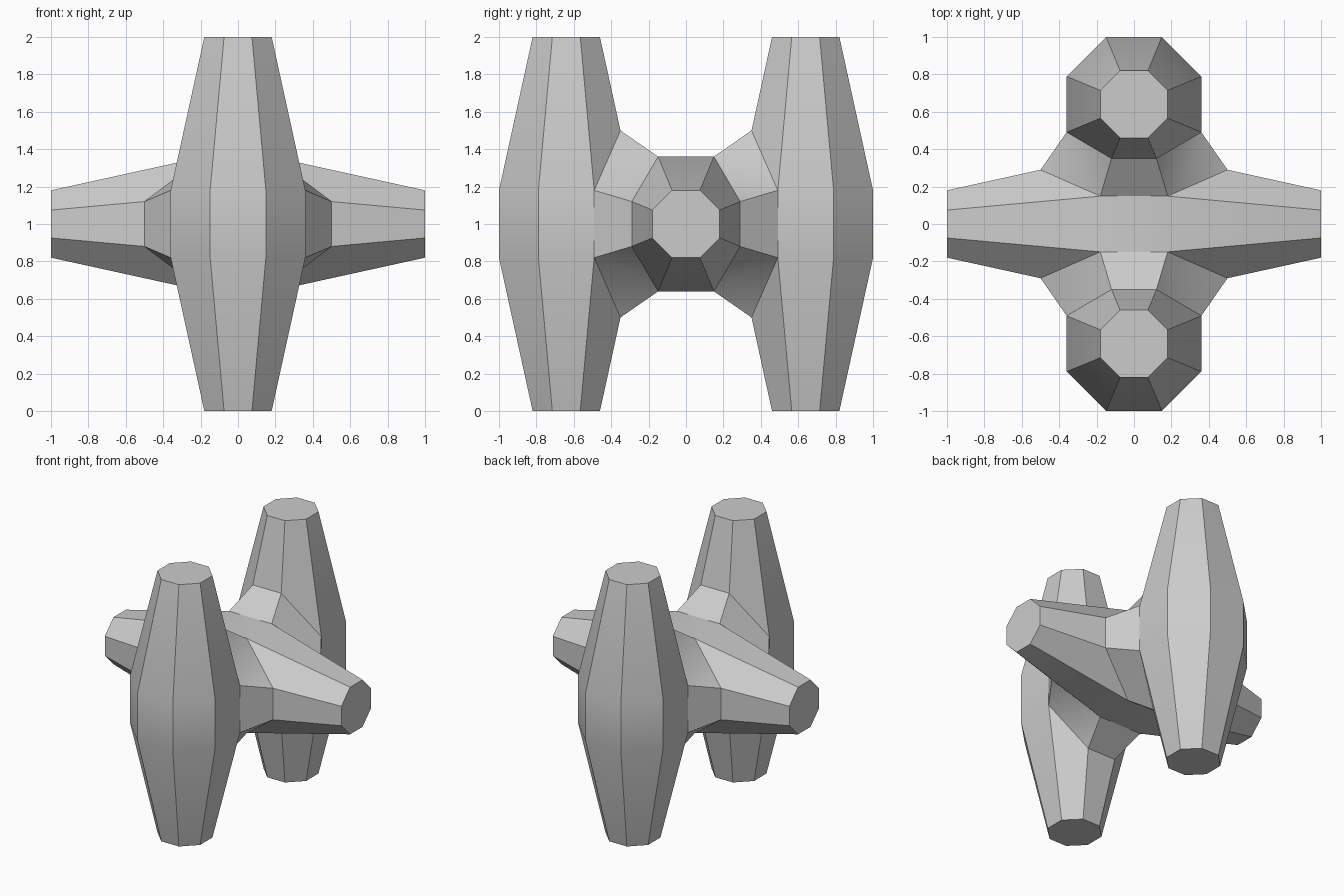
import bpy, bmesh, math
from mathutils import Vector

cube = bpy.data.objects.get("Cube")
if cube:
    bpy.data.objects.remove(cube, do_unlink=True)

MID_R, END_R = 0.36, 0.18      # flat-to-centre sizes of the octagons
BAND, END = 0.18, 1.0          # half height of the straight band and of a limb
SLIDE = 0.39                   # how far joined corners slide along the taper
POST_Y = 0.64


def limb(bm, to_world, is_joined):
    """Double-tapered octagonal limb, left open where a web joins it."""
    def point(a, r, h):
        r /= math.cos(math.pi / 8)
        return Vector((r * math.cos(a), r * math.sin(a), h))

    columns, joined = [], []
    for k in range(8):
        a = math.radians(22.5 + 45 * k)
        joined.append(is_joined(math.cos(a), math.sin(a)))
        col = []
        for s in (-1, 1):
            end, mid = point(a, END_R, s * END), point(a, MID_R, s * BAND)
            if joined[k]:
                mid = mid.lerp(end, SLIDE)
            pair = [bm.verts.new(to_world(end)), bm.verts.new(to_world(mid))]
            col += pair if s < 0 else pair[::-1]
        columns.append(col)
    for k in range(8):
        n = (k + 1) % 8
        a, b = columns[k], columns[n]
        for i in range(3):
            if i == 1 and (joined[k] or joined[n]):
                continue
            bm.faces.new((a[i], b[i], b[i + 1], a[i + 1]))
    for i in (0, 3):
        bm.faces.new([c[i] for c in columns])


def web(bm, inner, outer):
    """Faceted collar between the opening in the bar and the one in a post."""
    for i in range(8):
        j = (i + 1) % 8
        a, b, c, d = inner[i], outer[i], outer[j], inner[j]
        a_near, d_near = abs(a.co.x) < 0.3, abs(d.co.x) < 0.3
        if a_near == d_near:
            bm.faces.new((a, b, c, d))
        elif a_near:
            bm.faces.new((a, b, c))
            bm.faces.new((a, c, d))
        else:
            bm.faces.new((a, b, d))
            bm.faces.new((b, c, d))


bm = bmesh.new()

# Crossbar, running left to right
limb(bm, lambda p: Vector((p.z, p.x, p.y + END)), lambda c, s: abs(c) > abs(s))

# Upright posts, front and back
for side in (-1, 1):
    limb(bm, lambda p: Vector((p.x, p.y + side * POST_Y, p.z + END)),
         lambda c, s: -side * s > abs(c))

# Webs joining the posts to the crossbar
rim = [v for v in bm.verts if v.is_boundary]
for side in (-1, 1):
    loop = sorted((v for v in rim if v.co.y * side > 0),
                  key=lambda v: math.atan2(v.co.z - END, v.co.x))
    web(bm, [v for v in loop if abs(v.co.y) < 0.32],
        [v for v in loop if abs(v.co.y) > 0.32])

bmesh.ops.recalc_face_normals(bm, faces=bm.faces)
mesh = bpy.data.meshes.new("crossed_posts")
bm.to_mesh(mesh)
bm.free()
frame = bpy.data.objects.new("crossed_posts", mesh)
bpy.context.collection.objects.link(frame)

# Plain grey surface
grey = bpy.data.materials.new("plain_grey")
grey.use_nodes = True
colour = (0.6, 0.6, 0.6, 1)
grey.diffuse_color = colour
grey.node_tree.nodes["Principled BSDF"].inputs["Base Color"].default_value = colour
mesh.materials.append(grey)

# Soft across the shallow bends, crisp along the limb edges
bpy.context.view_layer.objects.active = frame
frame.select_set(True)
bpy.ops.object.shade_smooth_by_angle(angle=math.radians(30))
